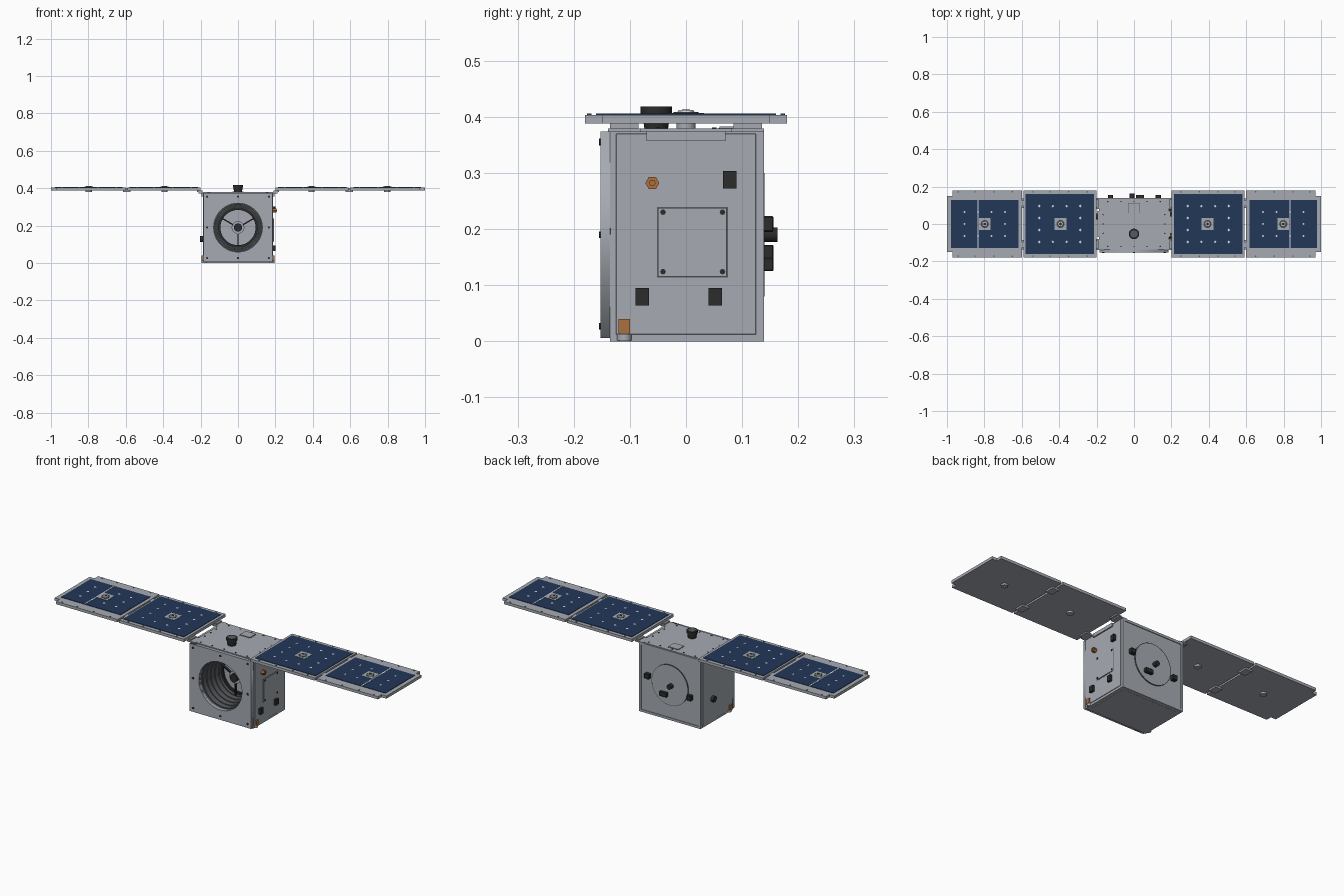
import bpy, bmesh
from math import pi, cos, sin
from mathutils import Matrix, Vector

cube = bpy.data.objects.get("Cube")
if cube:
    bpy.data.objects.remove(cube, do_unlink=True)


def material(name, r, g, b):
    m = bpy.data.materials.new(name)
    m.use_nodes = True
    m.diffuse_color = (r, g, b, 1)
    m.node_tree.nodes["Principled BSDF"].inputs["Base Color"].default_value = (r, g, b, 1)
    return m


GREY = material("aluminium grey", .38, .41, .45)
STEEL = material("dark steel", .10, .108, .12)
BLACK = material("black", .025, .025, .026)
BLUE = material("cell blue", .016, .038, .098)
COPPER = material("copper", .42, .16, .045)
PALE = material("pale contact", .65, .68, .7)
AXES = {"x": Matrix.Rotation(pi / 2, 4, "Y"), "y": Matrix.Rotation(-pi / 2, 4, "X"), "z": Matrix()}


def finish(name, bm, mat, smooth=False):
    bmesh.ops.recalc_face_normals(bm, faces=bm.faces)
    me = bpy.data.meshes.new(name)
    bm.to_mesh(me)
    bm.free()
    me.materials.append(mat)
    ob = bpy.data.objects.new(name, me)
    bpy.context.collection.objects.link(ob)
    if smooth:
        bpy.ops.object.select_all(action="DESELECT")
        ob.select_set(True)
        bpy.context.view_layer.objects.active = ob
        bpy.ops.object.shade_smooth_by_angle()
    return ob


def add_box(bm, centre, size):
    m = Matrix.Translation(centre) @ Matrix.Diagonal((*size, 1))
    return bmesh.ops.create_cube(bm, size=1, matrix=m)


def box(name, centre, size, mat, bevel=0):
    bm = bmesh.new()
    add_box(bm, centre, size)
    if bevel:
        bmesh.ops.bevel(bm, geom=bm.edges[:], offset=bevel, segments=1, affect="EDGES")
    return finish(name, bm, mat)


def boxes(name, items, mat):
    bm = bmesh.new()
    for centre, size in items:
        add_box(bm, centre, size)
    return finish(name, bm, mat)


def discs(name, centres, r, depth, axis, mat, sides=24, r2=None):
    bm = bmesh.new()
    for c in centres:
        bmesh.ops.create_cone(bm, cap_ends=True, segments=sides, radius1=r,
                              radius2=r if r2 is None else r2, depth=depth,
                              matrix=Matrix.Translation(c) @ AXES[axis])
    return finish(name, bm, mat, sides > 8)


def slab(name, outline, z0, z1, mat):
    bm = bmesh.new()
    face = bm.faces.new([bm.verts.new((x, y, z0)) for x, y in outline])
    out = bmesh.ops.extrude_face_region(bm, geom=[face])
    for v in out["geom"]:
        if isinstance(v, bmesh.types.BMVert):
            v.co.z = z1
    return finish(name, bm, mat)


def lathe(name, profile, cz, mat, steps=64):
    # profile of (radius, y) turned about a y axis at height cz
    bm = bmesh.new()
    verts = [bm.verts.new((r, y, cz)) for r, y in profile]
    edges = [bm.edges.new(p) for p in zip(verts, verts[1:])]
    bmesh.ops.spin(bm, geom=verts + edges, cent=(0, 0, cz), axis=(0, 1, 0),
                   angle=2 * pi, steps=steps)
    bmesh.ops.remove_doubles(bm, verts=bm.verts, dist=1e-5)
    return finish(name, bm, mat, True)


# Body shell, open at the front
bm = bmesh.new()
add_box(bm, (0, 0, .1875), (.37, .27, .375))
bmesh.ops.delete(bm, geom=[f for f in bm.faces if f.calc_center_median().y < -.13], context="FACES")
finish("body_shell", bm, GREY)

# Front plate with a round opening
CZ, R = .19, .13
curve = bpy.data.curves.new("front_plate", "CURVE")
curve.dimensions, curve.fill_mode, curve.extrude = "2D", "BOTH", .0085
square = [(x, z) for x, z in ((-.185, -.184), (.185, -.184), (.185, .184), (-.185, .184))]
circle = [(R * cos(a * pi / 32), R * sin(a * pi / 32)) for a in range(64)]
for loop in (square, circle):
    sp = curve.splines.new("POLY")
    sp.points.add(len(loop) - 1)
    for p, (x, z) in zip(sp.points, loop):
        p.co = (x, z, 0, 1)
    sp.use_cyclic_u = True
curve.materials.append(GREY)
plate = bpy.data.objects.new("front_plate", curve)
plate.matrix_world = Matrix.Translation((0, -.1435, CZ)) @ Matrix.Rotation(pi / 2, 4, "X")
bpy.context.collection.objects.link(plate)
bpy.ops.object.select_all(action="DESELECT")
plate.select_set(True)
bpy.context.view_layer.objects.active = plate
bpy.ops.object.convert(target="MESH")

# Telescope: stepped baffle tube, mirror and three-legged hub
steps = []
for i in range(6):
    r, y = R - .005 * i, -.152 + .028 * i
    steps += [(r, y), (r, y + .028)]
lathe("baffle_tube", steps, CZ, STEEL)
lathe("baffle_rim", [(.105, .004), (.094, .004), (.094, .015)], CZ, BLACK)
discs("mirror", [(0, .018, CZ)], .106, .006, "y", GREY, 48)
discs("hub_ring", [(0, -.02, CZ)], .034, .012, "y", GREY)
discs("hub", [(0, -.03, CZ)], .022, .02, "y", BLACK)
bm = bmesh.new()
for a in (pi / 6, 5 * pi / 6, 3 * pi / 2):
    leg = add_box(bm, (.065, -.02, 0), (.07, .012, .007))
    bmesh.ops.transform(bm, verts=leg["verts"],
                        matrix=Matrix.Translation((0, 0, CZ)) @ Matrix.Rotation(-a, 4, "Y"))
finish("hub_legs", bm, BLACK)
discs("front_screws", [(x, -.153, z) for x in (-.165, 0, .165) for z in (.027, .19, .355)
                       if x or z != .19], .006, .004, "y", BLACK, 8)

# Back: raised rim, round cover and instruments
boxes("back_rim", [((s * .179, .136, .1875), (.012, .006, .375)) for s in (-1, 1)]
      + [((0, .136, z), (.346, .006, .012)) for z in (.006, .369)], GREY)
lathe("cover_edge", [(.11, .135), (.11, .14), (.107, .14), (.107, .135)], CZ, STEEL)
discs("back_cover", [(0, .137, CZ)], .107, .006, "y", GREY, 48)
box("back_box_left", (.13, .145, .209), (.028, .022, .028), BLACK, .002)
box("back_box_middle", (.032, .146, .137), (.045, .02, .024), BLACK, .002)
box("back_box_right", (-.125, .145, .158), (.026, .022, .028), BLACK, .002)
discs("back_lens", [(-.01, .151, .19)], .013, .024, "y", BLACK)

# Side panels and fittings
for s, side in ((1, "left"), (-1, "right")):
    box(side + "_side_panel", (s * .186, 0, .191), (.004, .25, .358), GREY, .001)
    box(side + "_top_bar", (s * .19, 0, .366), (.01, .14, .018), GREY)
    box(side + "_corner_block", (s * .19, -.11, .027), (.01, .02, .026), COPPER)
    discs(side + "_foot", [(s * .182, -.11, .007)], .013, .012, "z", GREY)
    boxes(side + "_hinges", [((s * .185, y, .376), (.05, .058, .006)) for y in (-.11, .11)]
          + [((s * .205, y, .384), (.03, .046, .007)) for y in (-.11, .11)], GREY)
boxes("access_plate_seam", [((.1882, .0115, .1765), (.0012, .126, .126))], STEEL)
box("access_plate", (.1895, .0115, .1765), (.004, .122, .122), GREY)
discs("access_screws", [(.192, y, z) for y in (-.041, .065) for z in (.124, .23)],
      .005, .003, "x", BLACK, 8)
boxes("side_sensors", [((.194, y, z), (.014, .024, .031)) for y, z in
                       ((-.078, .079), (.052, .079), (.078, .288))], BLACK)
discs("hex_port", [(.196, -.06, .282)], .0125, .018, "x", COPPER, 6)
discs("hex_port_core", [(.206, -.06, .282)], .006, .006, "x", COPPER, 6)
discs("right_side_lens", [(-.194, .04, .13)], .016, .018, "x", BLACK)

# Top deck, star sensor and small cover
c, w, d = .03, .18, .135
deck = [(w - c, -d), (w, c - d), (w, d - c), (w - c, d),
        (c - w, d), (-w, d - c), (-w, c - d), (c - w, -d)]
slab("top_deck", deck, .374, .379, GREY)
discs("deck_screws", [(x, y, .3795) for x in (-.14, -.07, 0, .07, .14) for y in (-.12, .12)]
      + [(s * .165, y, .3795) for s in (-1, 1) for y in (-.05, 0, .05)], .004, .003, "z", BLACK, 8)
box("deck_cover_seam", (0, .085, .3795), (.064, .054, .001), STEEL)
box("deck_cover", (0, .085, .3805), (.06, .05, .004), GREY)
discs("star_sensor_base", [(0, -.053, .392)], .021, .028, "z", BLACK, 32, .025)
lathe_top = discs("star_sensor_hood", [(0, -.053, .4115)], .028, .013, "z", BLACK, 32)
discs("star_sensor_lens", [(0, -.053, .4183)], .019, .001, "z", STEEL, 32)

# Underside plate with ribs
box("bottom_plate", (0, 0, .001), (.33, .235, .003), GREY)
boxes("bottom_ribs", [((x, y, .0005), (.07, .004, .001)) for x in (-.09, 0, .09)
                      for y in (-.07, -.035, 0, .035, .07)], STEEL)


# Solar wings: two panels per side, each with clipped cells and a centre sensor
def solar_panel(name, s, outline, cells, rows, sensor):
    slab(name, [(s * x, y) for x, y in outline], .388, .403, GREY)
    x0, x1, h = cells
    box(name + "_cells", (s * (x0 + x1) / 2, 0, .404), (x1 - x0, 2 * h, .003), BLUE)
    bm = bmesh.new()
    for i in range(1, 5):
        for j in range(1, rows):
            x, y = x0 + (x1 - x0) * i / 5, -h + 2 * h * j / rows
            if abs(x - sensor) > .045 or abs(y) > .04:
                bmesh.ops.create_circle(bm, cap_ends=True, segments=4, radius=.0075,
                                        matrix=Matrix.Translation((s * x, y, .406)))
    finish(name + "_contacts", bm, PALE)
    box(name + "_sensor_plate", (s * sensor, 0, .405), (.064, .064, .004), GREY)
    discs(name + "_sensor_seat", [(s * sensor, 0, .4075)], .022, .002, "z", STEEL)
    discs(name + "_sensor", [(s * sensor, 0, .409)], .017, .006, "z", PALE, 24, .013)
    discs(name + "_sensor_core", [(s * sensor, 0, .4122)], .007, .002, "z", BLACK, 16)
    discs(name + "_sensor_back", [(s * sensor, 0, .384)], .017, .01, "z", GREY)
    xs = [x for x, y in outline]
    discs(name + "_rivets", [(s * (min(xs) + t), y, .404) for t in (.05, .15, .25, .34)
                             for y in (-.172, .172)], .004, .003, "z", STEEL, 8)


inner = [(.2, -.18), (.59, -.18), (.59, .18), (.2, .18)]
outer = [(.6, -.18), (.97, -.18), (.97, -.15), (1, -.15),
         (1, .15), (.97, .15), (.97, .18), (.6, .18)]
for s, side in ((1, "left"), (-1, "right")):
    solar_panel(side + "_inner_panel", s, inner, (.214, .58, .16), 5, .393)
    solar_panel(side + "_outer_panel", s, outer, (.618, .978, .128), 4, .798)
    box(side + "_cell_divider", (s * .834, 0, .4058), (.006, .256, .001), PALE)
    boxes(side + "_wing_hinges", [((s * .595, y, .384), (.04, .05, .01)) for y in (-.11, .11)], GREY)
    boxes(side + "_wing_joints", [((s * .595, y, .396), (.014, .03, .01)) for y in (-.11, .11)], GREY)
